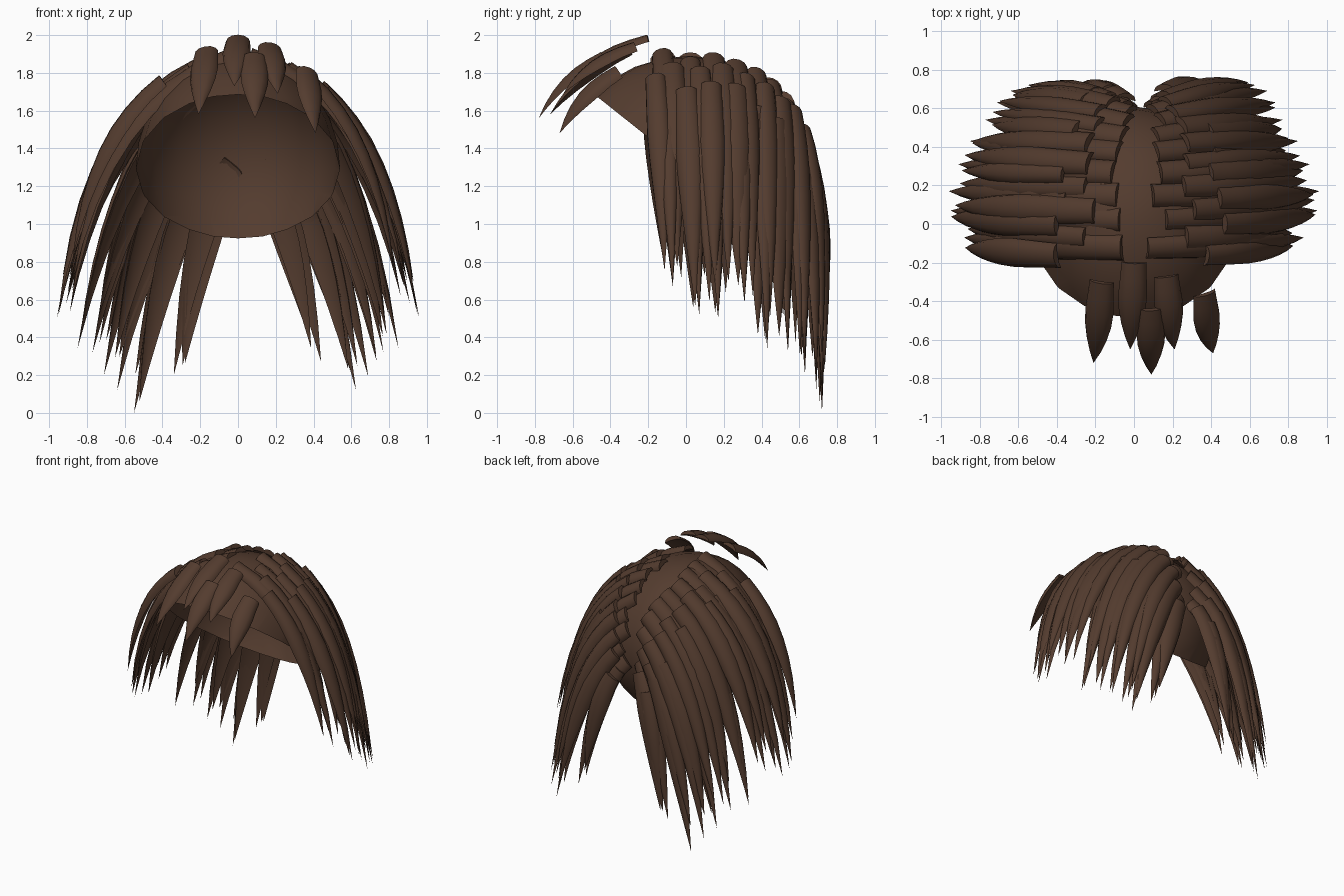
import bpy, bmesh, math, random
from mathutils import Vector, Matrix

if "Cube" in bpy.data.objects:
    bpy.data.objects.remove(bpy.data.objects["Cube"])

random.seed(4)
brown = bpy.data.materials.new("dark brown")
brown.diffuse_color = (0.088, 0.045, 0.028, 1)
brown.use_nodes = True
brown.node_tree.nodes["Principled BSDF"].inputs["Base Color"].default_value = brown.diffuse_color
HEAD = Vector((0, 0.03, 1.25))


def make_object(name, bm, angle=40):
    bmesh.ops.recalc_face_normals(bm, faces=bm.faces)
    mesh = bpy.data.meshes.new(name)
    bm.to_mesh(mesh)
    bm.free()
    mesh.materials.append(brown)
    ob = bpy.data.objects.new(name, mesh)
    bpy.context.collection.objects.link(ob)
    bpy.context.view_layer.objects.active = ob
    ob.select_set(True)
    bpy.ops.object.shade_smooth_by_angle(angle=math.radians(angle))
    ob.select_set(False)
    return ob


def bezier(a, b, c, u):
    return a * (1 - u) ** 2 + b * 2 * u * (1 - u) + c * u * u


def add_lock(bm, a, b, c, width, u0=0.0, lift=0.0, steps=8, arch=0.75):
    """Crescent-section strand along a curve, tapering to a point."""
    rings = []
    for i in range(steps):
        t = i / steps
        u = u0 + (1 - u0) * t
        p = bezier(a, b, c, u)
        tangent = ((b - a) * (1 - u) + (c - b) * u).normalized()
        out = p - HEAD
        out = (out - tangent * out.dot(tangent)).normalized()
        side = tangent.cross(out)
        half = width / 2 * (0.85 + 0.45 * t if t < 0.35 else 1.0075 * (1 - ((t - 0.35) / 0.65) ** 1.7))
        high = half * arch
        p = p + out * lift * (1 - t)
        ring = []
        for k in range(7):                       # rounded outside
            ang = math.pi * k / 6
            ring.append(p + side * half * math.cos(ang) + out * high * (math.sin(ang) - 0.4))
        for k in (-1, 1):                        # shallow hollow inside
            ring.append(p + side * half * 0.5 * k + out * high * -0.18)
        rings.append([bm.verts.new(v) for v in ring])
    tip = bm.verts.new(c)
    n = len(rings[0])
    for r, s in zip(rings, rings[1:]):
        for k in range(n):
            bm.faces.new((r[k], r[(k + 1) % n], s[(k + 1) % n], s[k]))
    for k in range(n):
        bm.faces.new((rings[-1][k], rings[-1][(k + 1) % n], tip))
    bm.faces.new(rings[0])


# scalp cap: ellipsoid cut by a sloping plane, open towards the face
bm = bmesh.new()
bmesh.ops.create_uvsphere(bm, u_segments=20, v_segments=14, radius=1,
                          matrix=Matrix.Translation((0, 0.02, 1.3)) @ Matrix.Diagonal((0.54, 0.59, 0.59, 1)))
for v in bm.verts:
    if v.co.y < 0.02:                            # longer, flatter brow
        v.co.y = 0.02 + (v.co.y - 0.02) * 1.14
bmesh.ops.bisect_plane(bm, geom=bm.verts[:] + bm.edges[:] + bm.faces[:],
                       plane_co=(0, 0, 1.30), plane_no=(0, 0.62, 0.78), clear_inner=True)
make_object("scalp_cap", bm)

# rows of side and back locks, from the forehead round to the nape: root, tip
ROWS = [((0.06, -0.13, 1.91), (0.88, -0.07, 0.67)),
        ((0.08, 0.02, 1.90), (0.95, 0.07, 0.52)),
        ((0.08, 0.15, 1.89), (0.96, 0.17, 0.50)),
        ((0.10, 0.27, 1.86), (0.91, 0.31, 0.58)),
        ((0.10, 0.38, 1.81), (0.85, 0.43, 0.34)),
        ((0.09, 0.46, 1.75), (0.77, 0.54, 0.32)),
        ((0.08, 0.53, 1.67), (0.71, 0.63, 0.20)),
        ((0.08, 0.58, 1.56), (0.64, 0.69, 0.12)),
        ((0.08, 0.60, 1.45), (0.55, 0.72, 0.00)),
        ((0.08, 0.60, 1.32), (0.34, 0.71, 0.20))]
for sign, name in ((1, "right_locks"), (-1, "left_locks")):
    bm = bmesh.new()
    for i, (root, tip) in enumerate(ROWS):
        t = i / (len(ROWS) - 1)
        for layer in range(3):
            a, c = Vector(root), Vector(tip)
            if sign > 0 and i > 5:               # right nape is shorter and wider
                c += Vector((0.05 * (i - 5) / 2, 0, 0.07 + 0.05 * (i == 8)))
            if sign < 0:                         # parting lies right of centre
                a.x -= 0.06
            if layer:
                dy = (0.05, -0.04)[layer - 1] * (1 - t)
                a += Vector((random.uniform(-0.02, 0.03), dy, 0))
                c += Vector((random.uniform(-0.07, 0.0), dy + random.uniform(-0.03, 0.02),
                             random.uniform(0.03, 0.22)))
            d = c - a
            fx = 0.8 - 0.2 * t
            b = a + Vector((d.x * fx, d.y * 0.7 + 0.05 * t - 0.02 * (1 - t), d.z * 0.17))
            a, b, c = (Vector((p.x * sign, p.y, p.z)) for p in (a, b, c))
            add_lock(bm, a, b, c, random.uniform(0.12, 0.165),
                     u0=(0, 0.12, 0.25)[layer] + random.uniform(0, 0.07), lift=0.015 * layer)
    make_object(name, bm)

# fringe: five short locks arching over the forehead
FRINGE = [((-0.17, -0.30, 1.92), (-0.21, -0.72, 1.58)),
          ((0.00, -0.20, 1.98), (-0.02, -0.65, 1.73)),
          ((0.09, -0.44, 1.89), (0.09, -0.78, 1.56)),
          ((0.17, -0.27, 1.94), (0.21, -0.65, 1.69)),
          ((0.37, -0.36, 1.81), (0.41, -0.67, 1.48))]
bm = bmesh.new()
for root, tip in FRINGE:
    a, c = Vector(root), Vector(tip)
    b = (a + c) / 2 + Vector((0, -0.05, 0.05))
    add_lock(bm, a, b, c, 0.15, steps=6, arch=0.6)
make_object("fringe", bm)
